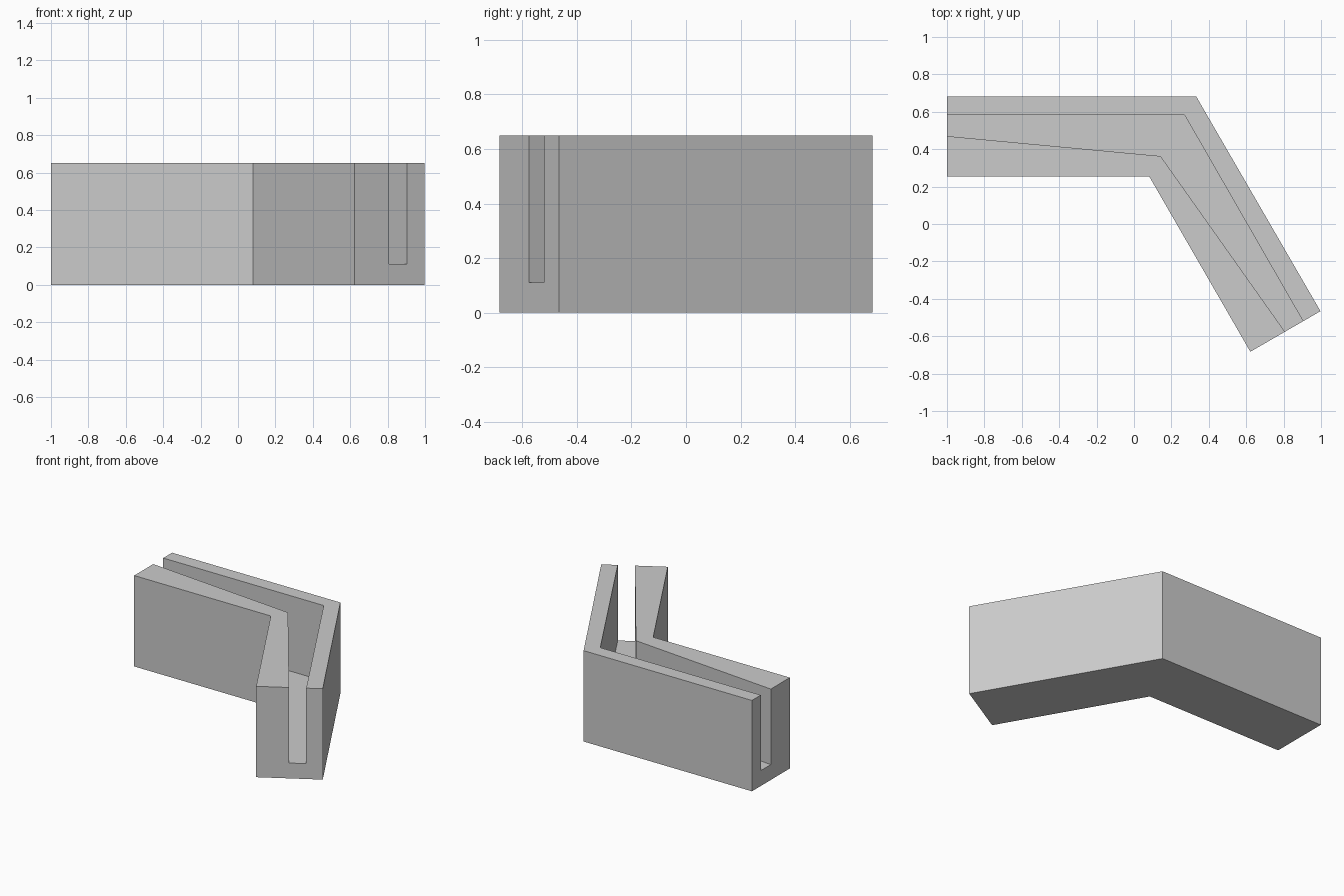
import bpy
import bmesh

if "Cube" in bpy.data.objects:
    bpy.data.objects.remove(bpy.data.objects["Cube"], do_unlink=True)

HEIGHT = 0.65
FLOOR = 0.11

# Plan lines running from the left end, round the corner, to the angled end
back = [(-1, 0.683), (0.332, 0.683), (0.997, -0.466)]
slot_back = [(-1, 0.583), (0.27, 0.583), (0.904, -0.52)]
slot_front = [(-1, 0.47), (0.142, 0.363), (0.807, -0.576)]
front = [(-1, 0.255), (0.081, 0.255), (0.622, -0.683)]

# Channel cross-section: each corner follows one plan line at one height
section = [(back, 0), (back, HEIGHT), (slot_back, HEIGHT), (slot_back, FLOOR),
           (slot_front, FLOOR), (slot_front, HEIGHT), (front, HEIGHT), (front, 0)]

# Sweep the section through the three stations and cap both ends
bm = bmesh.new()
rings = [[bm.verts.new((*line[i], z)) for line, z in section] for i in range(3)]
count = len(section)
for a, b in zip(rings, rings[1:]):
    for i in range(count):
        j = (i + 1) % count
        bm.faces.new((a[i], a[j], b[j], b[i]))
for ring in (rings[0], rings[-1]):
    # Wall, floor, wall
    for corners in ((0, 1, 2, 3), (0, 3, 4, 7), (4, 5, 6, 7)):
        bm.faces.new([ring[k] for k in corners])
bmesh.ops.recalc_face_normals(bm, faces=bm.faces)

mesh = bpy.data.meshes.new("slotted_corner_channel")
bm.to_mesh(mesh)
bm.free()

# Plain grey finish
grey = bpy.data.materials.new("plain_grey")
grey.use_nodes = True
colour = (0.6, 0.6, 0.6, 1)
grey.diffuse_color = colour
grey.node_tree.nodes["Principled BSDF"].inputs["Base Color"].default_value = colour
mesh.materials.append(grey)

channel = bpy.data.objects.new("slotted_corner_channel", mesh)
bpy.context.collection.objects.link(channel)
